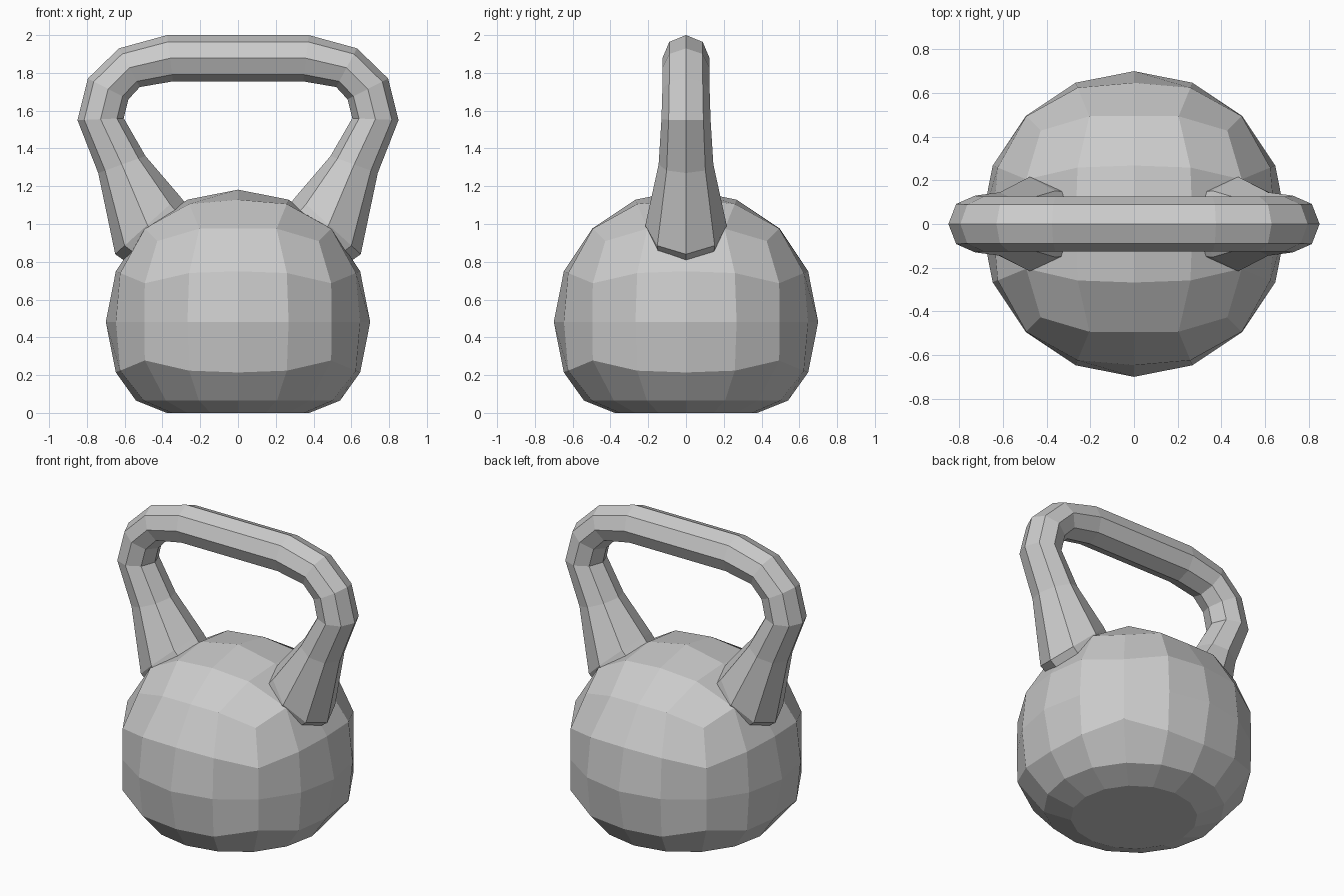
import bpy, bmesh, math
from mathutils import Vector

cube = bpy.data.objects.get("Cube")
if cube:
    bpy.data.objects.remove(cube, do_unlink=True)

iron = bpy.data.materials.new("grey_iron")
iron.use_nodes = True
colour = (0.6, 0.6, 0.6, 1)
iron.diffuse_color = colour
iron.node_tree.nodes["Principled BSDF"].inputs["Base Color"].default_value = colour


def finish(bm, name):
    bmesh.ops.recalc_face_normals(bm, faces=bm.faces)
    mesh = bpy.data.meshes.new(name)
    bm.to_mesh(mesh)
    bm.free()
    mesh.materials.append(iron)
    obj = bpy.data.objects.new(name, mesh)
    bpy.context.collection.objects.link(obj)
    return obj


# Body: a subdivided cube rounded into a ball, with a flat base
R, MID = 0.7, 0.482
bm = bmesh.new()
bmesh.ops.create_cube(bm, size=2)
bmesh.ops.subdivide_edges(bm, edges=bm.edges[:], cuts=3, use_grid_fill=True)
base_faces = [f for f in bm.faces if f.calc_center_median().z < -0.99]
rim = {v for f in base_faces for v in f.verts if max(abs(v.co.x), abs(v.co.y)) > 0.99}
for v in bm.verts:
    n = Vector([math.tan(c * math.pi / 4) for c in v.co]).normalized()
    bulge = 1 + 0.3 * abs(n.x * n.y * n.z)
    v.co = n * R * bulge + Vector((0, 0, MID))
for v in rim:
    flat = Vector((v.co.x, v.co.y, 0)).normalized() * 0.54
    v.co = flat + Vector((0, 0, 0.065))
inner = [v for v in {v for f in base_faces for v in f.verts} if v not in rim]
bmesh.ops.delete(bm, geom=inner, context='VERTS')
border = [e for e in bm.edges if e.is_boundary]
new = bmesh.ops.extrude_edge_only(bm, edges=border)["geom"]
for v in (g for g in new if isinstance(g, bmesh.types.BMVert)):
    v.co = Vector((v.co.x * 0.7, v.co.y * 0.7, 0))
bmesh.ops.holes_fill(bm, edges=[e for e in bm.edges if e.is_boundary])
finish(bm, "body")

# Handle: octagonal rings given by outer point, inner point and half depth
half = [
    ((0.375, 2.0), (0.345, 1.755), 0.125),
    ((0.63, 1.93), (0.52, 1.725), 0.125),
    ((0.795, 1.77), (0.58, 1.66), 0.125),
    ((0.85, 1.55), (0.605, 1.56), 0.13),
    ((0.74, 1.27), (0.49, 1.36), 0.145),
    ((0.65, 0.84), (0.31, 1.15), 0.215),
    ((0.45, 0.7), (0.15, 0.95), 0.19),
]
rings = [(-1, r) for r in reversed(half)] + [(1, r) for r in half]
bm = bmesh.new()
loops = []
for side, (out, inn, depth) in rings:
    o = Vector((side * out[0], 0, out[1]))
    i = Vector((side * inn[0], 0, inn[1]))
    mid, arm = (o + i) / 2, (o - i) / 2
    loops.append([
        bm.verts.new(mid + arm * math.cos(a) + Vector((0, depth * math.sin(a), 0)))
        for a in (k * math.pi / 4 for k in range(8))])
for a, b in zip(loops, loops[1:]):
    for k in range(8):
        j = (k + 1) % 8
        bm.faces.new((a[k], a[j], b[j], b[k]))
bm.faces.new(loops[0])
bm.faces.new(loops[-1])
finish(bm, "handle")
